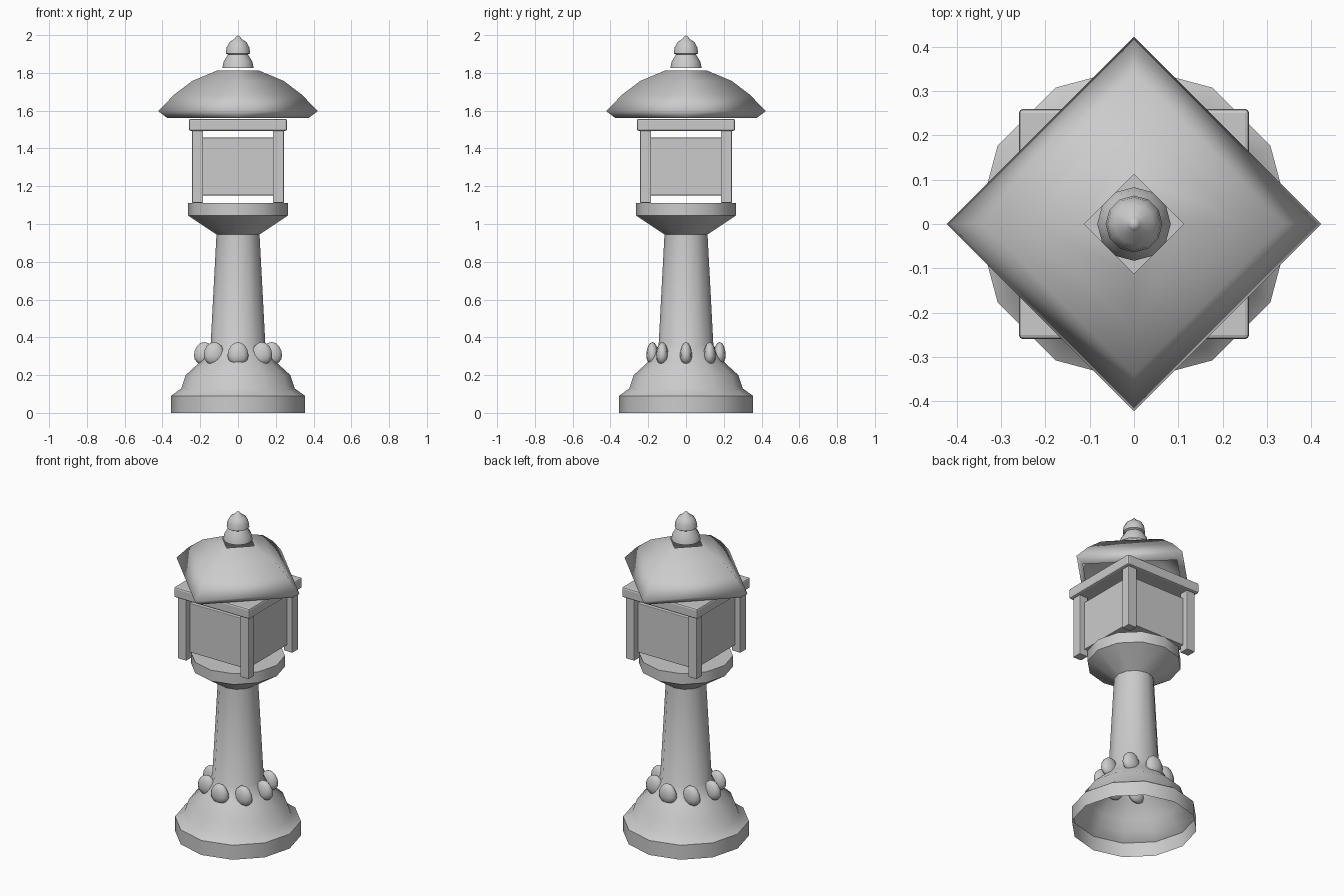
import bpy, bmesh
from math import cos, sin, pi, radians

cube = bpy.data.objects.get("Cube")
if cube:
    bpy.data.objects.remove(cube, do_unlink=True)

stone = bpy.data.materials.new("grey stone")
stone.use_nodes = True
GREY = (0.6, 0.6, 0.6, 1)
stone.diffuse_color = GREY
stone.node_tree.nodes["Principled BSDF"].inputs["Base Color"].default_value = GREY


def finish(bm, name, angle=None):
    """Turn a bmesh into a shaded stone object."""
    mesh = bpy.data.meshes.new(name)
    bm.to_mesh(mesh)
    bm.free()
    mesh.materials.append(stone)
    obj = bpy.data.objects.new(name, mesh)
    bpy.context.collection.objects.link(obj)
    if angle:
        bpy.ops.object.select_all(action="DESELECT")
        bpy.context.view_layer.objects.active = obj
        obj.select_set(True)
        bpy.ops.object.shade_smooth_by_angle(angle=radians(angle))
    return obj


def lathe(name, profile, sides, angle, cap_top=False):
    """Spin (radius, height) points, listed bottom to top, around z."""
    bm = bmesh.new()
    rings = []
    for r, z in profile:
        count = 1 if r == 0 else sides
        rings.append([bm.verts.new((r * cos(2 * pi * i / sides), r * sin(2 * pi * i / sides), z))
                      for i in range(count)])
    for low, high in zip(rings, rings[1:]):
        for i in range(sides):
            j = (i + 1) % sides
            if len(high) == 1:
                bm.faces.new((low[i], low[j], high[0]))
            else:
                bm.faces.new((low[i], low[j], high[j], high[i]))
    if cap_top:
        bm.faces.new(rings[-1])
    return finish(bm, name, angle)


def box(name, x, y, half, z0, z1, bevel):
    """Square upright block with softened edges."""
    bm = bmesh.new()
    bmesh.ops.create_cube(bm, size=1)
    for v in bm.verts:
        v.co = (x + v.co.x * 2 * half, y + v.co.y * 2 * half, z1 if v.co.z > 0 else z0)
    obj = finish(bm, name)
    if bevel:
        mod = obj.modifiers.new("soft edges", "BEVEL")
        mod.width = bevel
        mod.segments = 2
    return obj


# Hollow foot, tapering column and flared bowl
lathe("pedestal", [(0.355, 0), (0.355, 0.09), (0.3, 0.13), (0.277, 0.2), (0.195, 0.275),
                   (0.145, 0.36), (0.114, 0.945), (0.265, 1.045), (0.265, 1.112)],
      12, 40, cap_top=True)

# Ring of eight buds around the foot
for k in range(8):
    a = k * pi / 4
    bm = bmesh.new()
    bmesh.ops.create_uvsphere(bm, u_segments=10, v_segments=8, radius=1)
    for v in bm.verts:
        height = 0.072 if v.co.z > 0 else 0.05
        v.co = (0.178 * cos(a) + v.co.x * 0.058,
                0.178 * sin(a) + v.co.y * 0.032,
                0.303 + v.co.z * height)
    finish(bm, f"bud_{k + 1}", 60)

# Lamp chamber with corner posts and a slab on top
box("lamp_chamber", 0, 0, 0.208, 1.152, 1.457, 0.004)
for x, side in ((-1, "right"), (1, "left")):
    for y, end in ((-1, "front"), (1, "back")):
        box(f"{end}_{side}_post", x * 0.214, y * 0.214, 0.029, 1.112, 1.495, 0.004)
box("top_slab", 0, 0, 0.26, 1.493, 1.557, 0.01)

# Four-sided curved roof shell, open above and below
lathe("roof", [(0.375, 1.562), (0.422, 1.597), (0.34, 1.683), (0.243, 1.757), (0.112, 1.812)],
      4, 180)

# Finial with a bell, a ball and a pointed tip
lathe("finial", [(0.083, 1.826), (0.076, 1.86), (0.053, 1.897), (0.064, 1.903), (0.06, 1.935),
                 (0.045, 1.963), (0.018, 1.981), (0.014, 1.987), (0, 2)], 12, 50)
